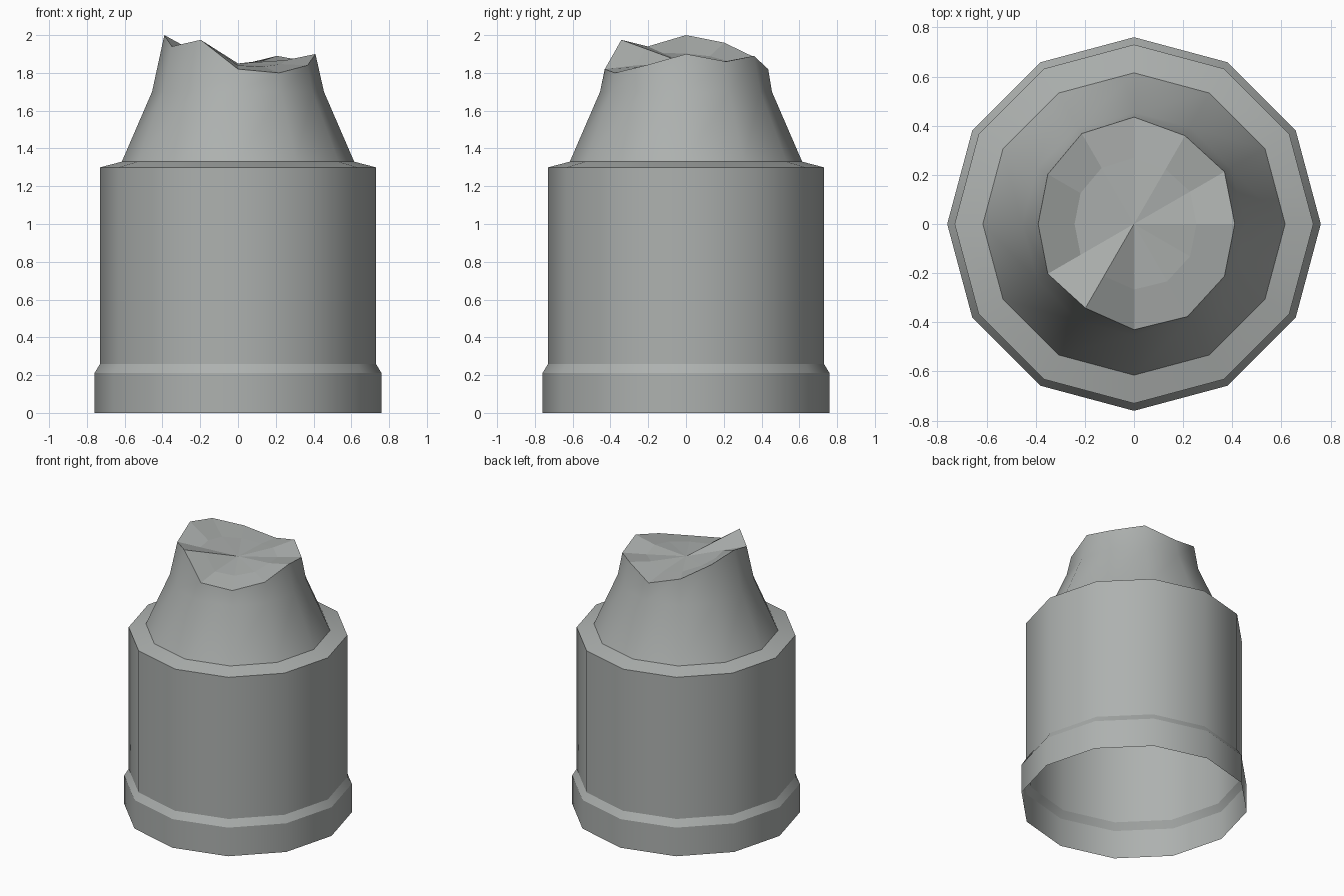
import bpy, bmesh
from math import cos, sin, radians

if "Cube" in bpy.data.objects:
    bpy.data.objects.remove(bpy.data.objects["Cube"])

SIDES = 12
CENTRE_Z = 1.85
bm = bmesh.new()


def circle(r, z):
    return [bm.verts.new((r * cos(radians(30 * i)), r * sin(radians(30 * i)), z))
            for i in range(SIDES)]


def bridge(a, b, smooth=True):
    for i in range(SIDES):
        j = (i + 1) % SIDES
        bm.faces.new((a[i], a[j], b[j], b[i])).smooth = smooth


# Open-bottomed body: foot band, chamfer, wall, sloped shoulder, tapering neck
profile = [(0.76, 0), (0.76, 0.21), (0.73, 0.26), (0.73, 1.30),
           (0.615, 1.33), (0.455, 1.70)]
rings = [circle(r, z) for r, z in profile]

# Jagged rim: radius and height for each 30 degree step from +x
rim_shape = [(0.41, 1.90), (0.425, 1.86), (0.415, 1.89), (0.435, 1.82),
             (0.425, 1.88), (0.405, 1.96), (0.39, 2.00), (0.405, 1.94),
             (0.395, 1.975), (0.43, 1.82), (0.435, 1.80), (0.425, 1.84)]
rim, inner = [], []
for i, (r, z) in enumerate(rim_shape):
    c, s = cos(radians(30 * i)), sin(radians(30 * i))
    rim.append(bm.verts.new((r * c, r * s, z)))
    # The hollow dips below a straight slope except at the front-left ridge
    slope = 0.62 if i in (7, 8) else 0.35
    inner.append(bm.verts.new((0.62 * r * c, 0.62 * r * s,
                               CENTRE_Z + slope * (z - CENTRE_Z))))
rings.append(rim)
for a, b in zip(rings, rings[1:]):
    bridge(a, b)

# Faceted broken top
bridge(rim, inner, smooth=False)
centre = bm.verts.new((0, 0, CENTRE_Z))
for i in range(SIDES):
    bm.faces.new((inner[i], inner[(i + 1) % SIDES], centre)).smooth = False

# Sharp creases at the foot chamfer, shoulder and rim
for ring in (*rings[1:5], rim):
    for i in range(SIDES):
        bm.edges.get((ring[i], ring[(i + 1) % SIDES])).smooth = False

mesh = bpy.data.meshes.new("broken_top_cylinder")
bm.to_mesh(mesh)
bm.free()
obj = bpy.data.objects.new("broken_top_cylinder", mesh)
bpy.context.collection.objects.link(obj)

# Dark grey surface
grey = bpy.data.materials.new("dark_grey")
grey.diffuse_color = (0.42, 0.44, 0.43, 1)
grey.use_nodes = True
grey.node_tree.nodes["Principled BSDF"].inputs["Base Color"].default_value = grey.diffuse_color
mesh.materials.append(grey)
